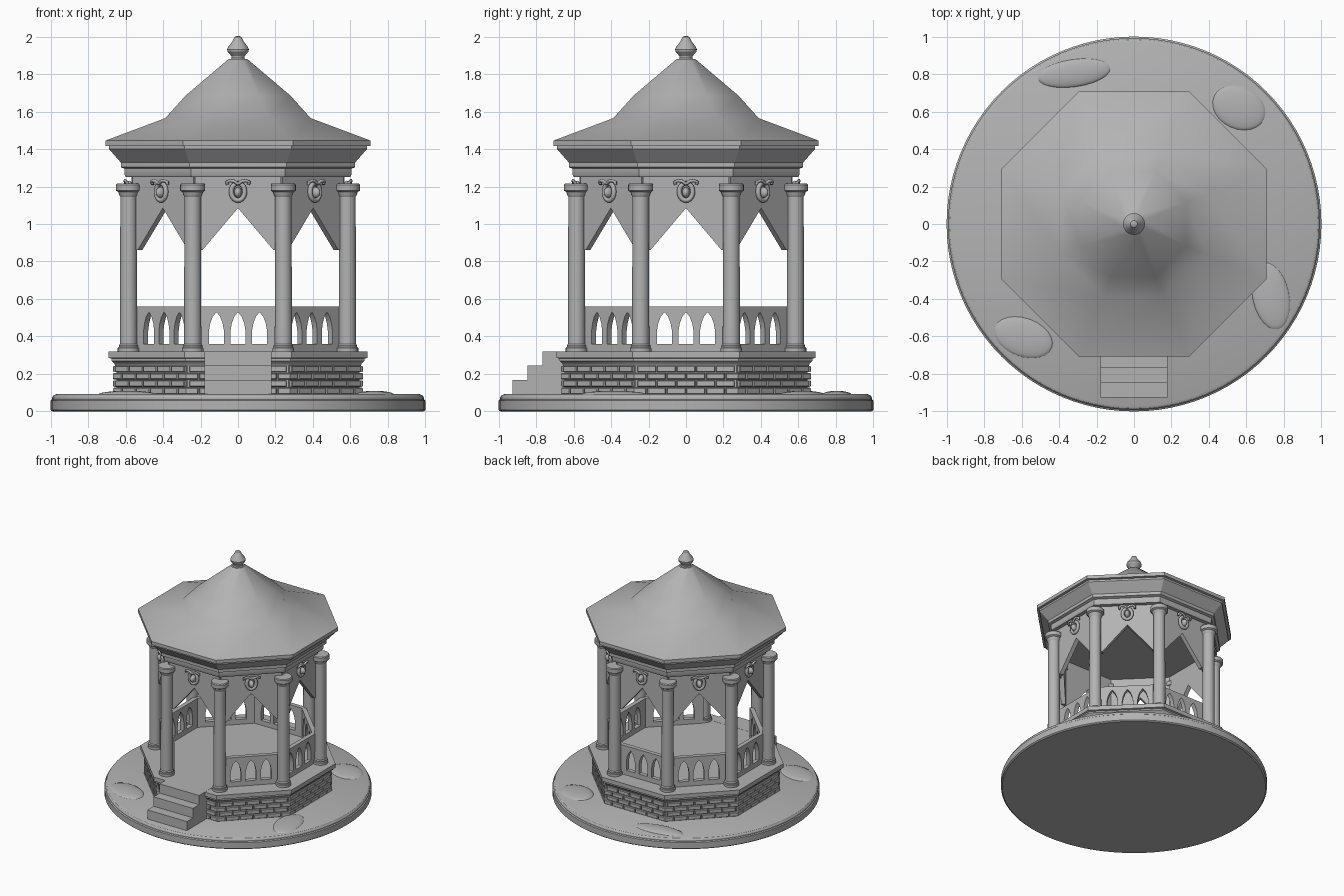
import bpy, bmesh, math
from mathutils import Matrix, Vector

if "Cube" in bpy.data.objects:
    bpy.data.objects.remove(bpy.data.objects["Cube"])

stone = bpy.data.materials.new("grey stone")
stone.diffuse_color = (0.45, 0.45, 0.45, 1)
stone.use_nodes = True
stone.node_tree.nodes["Principled BSDF"].inputs["Base Color"].default_value = stone.diffuse_color
T8 = math.tan(math.pi / 8)
C8 = math.cos(math.pi / 8)


def finish(name, bm, angle=30):
    bmesh.ops.recalc_face_normals(bm, faces=bm.faces)
    me = bpy.data.meshes.new(name)
    bm.to_mesh(me)
    bm.free()
    return add(name, me, angle)


def add(name, me, angle=30):
    me.materials.clear()
    me.materials.append(stone)
    ob = bpy.data.objects.new(name, me)
    bpy.context.collection.objects.link(ob)
    bpy.ops.object.select_all(action='DESELECT')
    ob.select_set(True)
    bpy.context.view_layer.objects.active = ob
    bpy.ops.object.shade_smooth_by_angle(angle=math.radians(angle))
    return ob


def lathe(bm, profile, n, centre=(0, 0), octagon=False):
    """Closed turned solid; for octagons the radii are apothems."""
    k, ph = (1 / C8, math.pi / 8) if octagon else (1, 0)
    rings = []
    for r, z in profile:
        rings.append([bm.verts.new((centre[0] + r * k * math.cos(ph + math.tau * i / n),
                                    centre[1] + r * k * math.sin(ph + math.tau * i / n), z))
                      for i in range(n)])
    for a, b in zip(rings, rings[1:]):
        for i in range(n):
            j = (i + 1) % n
            bm.faces.new((a[i], a[j], b[j], b[i]))
    bm.faces.new(rings[0][::-1])
    bm.faces.new(rings[-1])


def turned(name, profile, n, octagon=False, angle=30):
    bm = bmesh.new()
    lathe(bm, profile, n, octagon=octagon)
    return finish(name, bm, angle)


def side_matrix(k, apothem):
    """Local x along side k, local y up, local z outward. Side 0 is the front."""
    return (Matrix.Rotation(k * math.pi / 4, 4, 'Z') @ Matrix.Translation((0, -apothem, 0))
            @ Matrix.Rotation(math.pi / 2, 4, 'X'))


def pierced_panel(name, outlines, thickness):
    """Flat plate from an outline followed by its holes."""
    cu = bpy.data.curves.new(name, 'CURVE')
    cu.dimensions = '2D'
    cu.fill_mode = 'BOTH'
    cu.extrude = thickness / 2
    for pts in outlines:
        sp = cu.splines.new('POLY')
        sp.points.add(len(pts) - 1)
        for p, (x, y) in zip(sp.points, pts):
            p.co = (x, y, 0, 1)
        sp.use_cyclic_u = True
    tmp = bpy.data.objects.new(name + "_outline", cu)
    bpy.context.collection.objects.link(tmp)
    bpy.context.view_layer.update()
    me = bpy.data.meshes.new_from_object(tmp.evaluated_get(bpy.context.evaluated_depsgraph_get()))
    bpy.data.objects.remove(tmp)
    return me


# Round ground plinth with stepped rim
turned("ground_disc", [(0.99, 0), (1, 0.008), (1, 0.058), (0.992, 0.064), (0.992, 0.074),
                       (0.984, 0.086), (0.97, 0.092)], 96)

# Low mounds on the ground
bm = bmesh.new()
for x, y, rx, ry, rot in ((-0.32, 0.805, 0.2, 0.075, 8), (0.56, 0.62, 0.15, 0.115, -25),
                          (0.73, -0.385, 0.1, 0.185, 12), (-0.59, -0.605, 0.165, 0.105, -20)):
    m = (Matrix.Translation((x, y, 0.088)) @ Matrix.Rotation(math.radians(rot), 4, 'Z')
         @ Matrix.Diagonal((rx, ry, 0.022, 1)))
    bmesh.ops.create_uvsphere(bm, u_segments=24, v_segments=12, radius=1, matrix=m)
finish("ground_mounds", bm, 60)

# Octagonal base core and floor slab with moulded underside
turned("base_core", [(0.648, 0.085), (0.648, 0.25)], 8, True)
turned("floor_slab", [(0.655, 0.243), (0.66, 0.256), (0.676, 0.27), (0.676, 0.282),
                      (0.69, 0.286), (0.69, 0.32)], 8, True)

# Brick courses, mitred at the corners
bm = bmesh.new()
ROW, GAP, BRICK = 0.039, 0.005, 0.105
for k in range(8):
    rot = Matrix.Rotation(k * math.pi / 4, 4, 'Z')
    for row in range(4):
        z0 = 0.09 + row * ROW
        start = -3 * BRICK + (row % 2) * BRICK / 2
        for i in range(6):
            u0, u1 = start + i * BRICK + GAP / 2, start + (i + 1) * BRICK - GAP / 2
            layers = []
            for a, inset in ((0.645, 0), (0.662, 0), (0.667, 0.004)):
                lim = a * T8
                l, r = max(u0 + inset, -lim), min(u1 - inset, lim)
                if r - l < 0.01:
                    break
                b, t = z0 + GAP / 2 + inset, z0 + ROW - GAP / 2 - inset
                layers.append([bm.verts.new(rot @ Vector((u, -a, z)))
                               for u, z in ((l, b), (r, b), (r, t), (l, t))])
            if len(layers) == 3:
                for p, q in zip(layers, layers[1:]):
                    for j in range(4):
                        n = (j + 1) % 4
                        bm.faces.new((p[j], p[n], q[n], q[j]))
                bm.faces.new(layers[-1])
                bm.faces.new(layers[0][::-1])
bmesh.ops.delete(bm, geom=[v for v in bm.verts if not v.link_faces], context='VERTS')
finish("base_bricks", bm, 20)

# Front steps
bm = bmesh.new()
steps = [(-0.6, 0.085), (-0.925, 0.085), (-0.925, 0.167), (-0.845, 0.167), (-0.845, 0.245),
         (-0.765, 0.245), (-0.765, 0.321), (-0.6, 0.321)]
left = [bm.verts.new((-0.18, y, z)) for y, z in steps]
right = [bm.verts.new((0.18, y, z)) for y, z in steps]
bm.faces.new(left)
bm.faces.new(right[::-1])
for i in range(len(steps)):
    j = (i + 1) % len(steps)
    bm.faces.new((left[i], left[j], right[j], right[i]))
finish("front_steps", bm)

# Columns at the eight corners
bm = bmesh.new()
for k in range(8):
    a = math.pi / 8 + k * math.pi / 4
    lathe(bm, [(0.058, 0.318), (0.058, 0.338), (0.052, 0.343), (0.052, 0.352), (0.046, 0.36),
               (0.044, 1.145), (0.05, 1.155), (0.054, 1.17), (0.067, 1.178), (0.067, 1.208),
               (0.062, 1.215)], 24, (0.632 * math.cos(a), 0.632 * math.sin(a)))
finish("columns", bm)

# Railings with three pointed arches, on every side but the front
outline = [(-0.226, 0.318), (0.226, 0.318), (0.226, 0.56), (-0.226, 0.56)]
holes = []
for c in (-0.115, 0, 0.115):
    arc = [(0.04, 0.36), (0.04, 0.43), (0.033, 0.47), (0.02, 0.505)]
    holes.append([(c + x, z) for x, z in arc] + [(c, 0.53)] + [(c - x, z) for x, z in arc[::-1]])
rail = pierced_panel("railing", [outline] + holes, 0.035)
for k in range(1, 8):
    add("railing", rail.copy()).matrix_world = side_matrix(k, 0.54)

# Hanging frieze panels with an inverted V cut
frieze = pierced_panel("frieze", [[(-0.23, 1.26), (-0.23, 0.86), (-0.19, 0.86), (0, 1.085),
                                   (0.19, 0.86), (0.23, 0.86), (0.23, 1.26)]], 0.035)
for k in range(8):
    add("frieze_panel", frieze.copy()).matrix_world = side_matrix(k, 0.55)


# Carved ornaments on the frieze: oval ring, central drop and a scrolled bow
def tube(bm, pts, r, closed=False):
    n, rings = len(pts), []
    for i, p in enumerate(pts):
        d = Vector(pts[(i + 1) % n if closed else min(i + 1, n - 1)]) - Vector(pts[i - 1 if closed else max(i - 1, 0)])
        side = Vector((-d.y, d.x, 0)).normalized()
        rings.append([bm.verts.new(Vector(p) + side * r * math.cos(t) + Vector((0, 0, r * math.sin(t))))
                      for t in (j * math.tau / 8 for j in range(8))])
    for a, b in zip(rings, rings[1:] + (rings[:1] if closed else [])):
        for j in range(8):
            bm.faces.new((a[j], a[(j + 1) % 8], b[(j + 1) % 8], b[j]))
    if not closed:
        bm.faces.new(rings[0])
        bm.faces.new(rings[-1])


bm = bmesh.new()
for k in range(8):
    first = len(bm.verts)
    tube(bm, [(0.036 * math.cos(t), 1.172 + 0.046 * math.sin(t), 0.012)
              for t in (i * math.tau / 20 for i in range(20))], 0.013, True)
    bmesh.ops.create_uvsphere(bm, u_segments=12, v_segments=8, radius=1,
                              matrix=Matrix.Translation((0, 1.168, 0.012)) @ Matrix.Diagonal((0.02, 0.03, 0.035, 1)))
    for s in (-1, 1):
        tube(bm, [(0, 1.214, 0.03), (s * 0.02, 1.228, 0.034), (s * 0.042, 1.232, 0.034),
                  (s * 0.06, 1.224, 0.026), (s * 0.056, 1.21, 0.02)], 0.009)
    bm.verts.ensure_lookup_table()
    bmesh.ops.transform(bm, matrix=side_matrix(k, 0.568), verts=bm.verts[first:])
finish("frieze_ornaments", bm, 50)

# Octagonal roof with moulded cornice and bell-shaped slopes
turned("roof", [(0.52, 1.25), (0.598, 1.25), (0.605, 1.262), (0.605, 1.295), (0.625, 1.303),
                (0.625, 1.328), (0.688, 1.4), (0.688, 1.415), (0.708, 1.417), (0.708, 1.445),
                (0.388, 1.565), (0.28, 1.685), (0.05, 1.88)], 8, True, 32)

# Turned finial
turned("finial", [(0.04, 1.865), (0.042, 1.878), (0.034, 1.886), (0.036, 1.897), (0.056, 1.92),
                  (0.058, 1.932), (0.05, 1.948), (0.028, 1.978), (0.018, 1.998), (0.008, 2.003)], 24)
